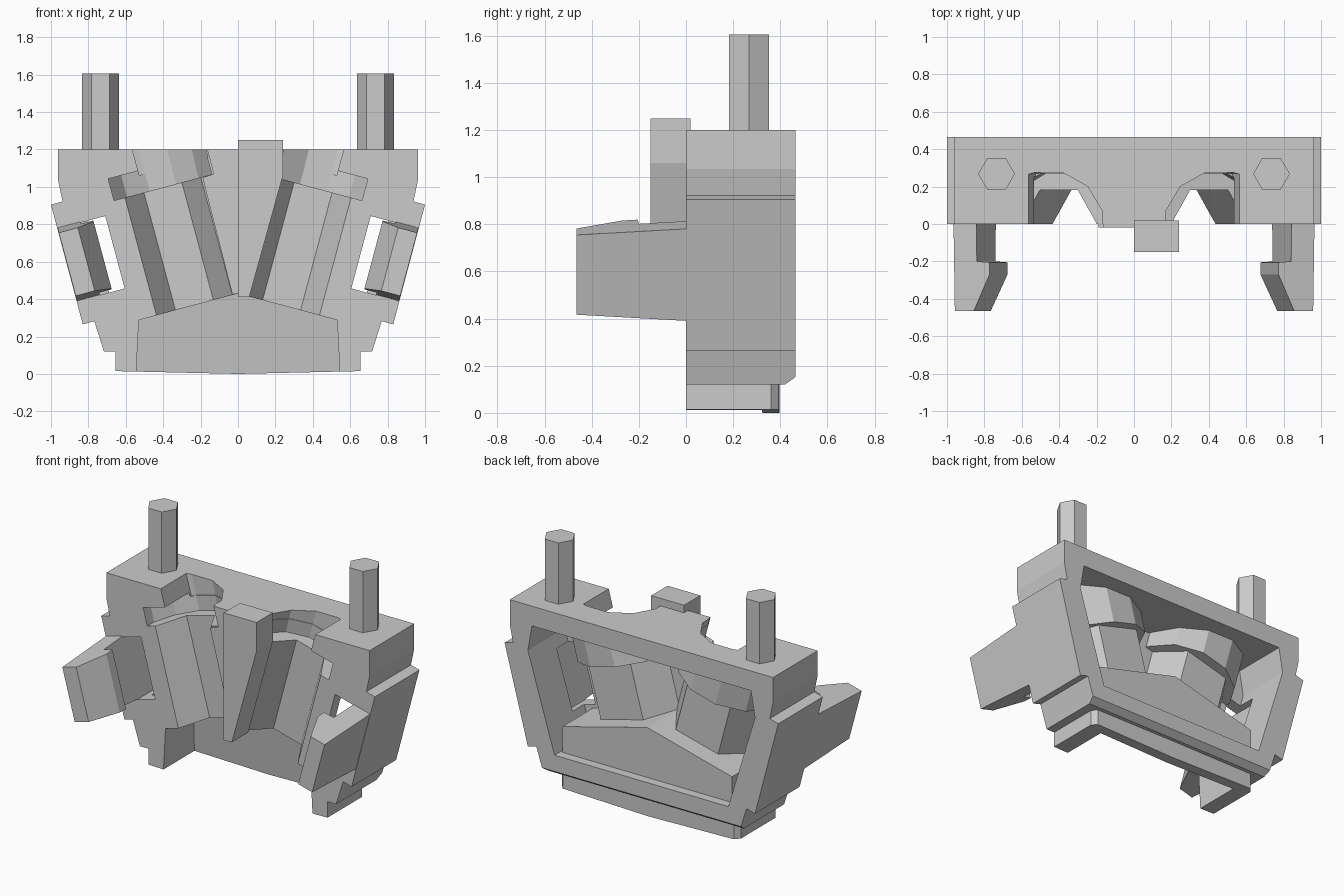
import bpy, bmesh, math
from mathutils import Vector

cube = bpy.data.objects.get("Cube")
if cube:
    bpy.data.objects.remove(cube, do_unlink=True)

grey = bpy.data.materials.new("plain_grey")
grey.use_nodes = True
grey.diffuse_color = (0.6, 0.6, 0.6, 1)
grey.node_tree.nodes["Principled BSDF"].inputs["Base Color"].default_value = (0.6, 0.6, 0.6, 1)

TILT = math.radians(15)
C, S = math.cos(TILT), math.sin(TILT)


def front(p, q, d):
    """Profile in x, z; extruded along y."""
    return Vector((p, d, q))


def leaning(p, q, d):
    """As front, with the rear end leaning forward at the top."""
    return Vector((p, d - 0.15 * max(q, 0) if d > 0 else d, q))


def end(p, q, d):
    """Profile in y, z; extruded along x."""
    return Vector((d, p, q))


def plan(p, q, d):
    """Profile in x, y; extruded along z."""
    return Vector((p, q, d))


def tilted(side):
    """Profile in outward offset, y; extruded along the tilted bore axis."""
    def place(u, y, t):
        return Vector((side * (0.235 + S * t + C * u), y, 0.375 + C * t - S * u))
    return place


def tapered(side):
    """As tilted, centred on the clip and narrowing to the front; extrude -1 to 1."""
    return lambda u, y, t: tilted(side)(u, y, 0.379 + t * (0.202 + 0.058 * y))


def solid(name, pts, a, b, place):
    bm = bmesh.new()
    lo = [bm.verts.new(place(p, q, a)) for p, q in pts]
    hi = [bm.verts.new(place(p, q, b)) for p, q in pts]
    bm.faces.new(lo[::-1])
    bm.faces.new(hi)
    for i in range(len(pts)):
        j = (i + 1) % len(pts)
        bm.faces.new((lo[i], lo[j], hi[j], hi[i]))
    if bm.calc_volume(signed=True) < 0:
        bmesh.ops.reverse_faces(bm, faces=bm.faces)
    me = bpy.data.meshes.new(name)
    bm.to_mesh(me)
    bm.free()
    me.materials.append(grey)
    ob = bpy.data.objects.new(name, me)
    bpy.context.scene.collection.objects.link(ob)
    return ob


def volume(me):
    bm = bmesh.new()
    bm.from_mesh(me)
    v = bm.calc_volume(signed=True)
    bm.free()
    return v


def combine(ob, other, operation, keep=False):
    """Boolean that accepts the first solver whose volume is plausible."""
    v, w = volume(ob.data), volume(other.data)
    low, high = {'DIFFERENCE': (v - w, v), 'UNION': (v, v + w),
                 'INTERSECT': (0, min(v, w))}[operation]
    mod = ob.modifiers.new("combine", 'BOOLEAN')
    mod.operation = operation
    mod.object = other
    for solver in ('EXACT', 'MANIFOLD', 'FLOAT'):
        mod.solver = solver
        bpy.context.view_layer.update()
        graph = bpy.context.evaluated_depsgraph_get()
        me = bpy.data.meshes.new_from_object(ob.evaluated_get(graph))
        if max(low, 0) + 1e-6 < volume(me) < high + 1e-5 and abs(volume(me) - v) > 1e-6:
            me.materials.clear()
            me.materials.append(grey)
            ob.data = me
            break
    ob.modifiers.clear()
    if not keep:
        bpy.data.objects.remove(other, do_unlink=True)


def mirrored(half):
    return half + [(-x, z) for x, z in reversed(half) if x != 0]


def half_round(radius, sides, turn, y_front):
    """Rear half of a regular polygon, closed by straight walls to y_front."""
    angles = [turn + math.tau * i / sides for i in range(sides // 2 + 1)]
    pts = [(radius * math.cos(a), radius * math.sin(a)) for a in angles if a < math.pi + 0.001]
    arc = [p for p in pts if p[1] > max(y_front, 0) + 0.001]
    return [(pts[0][0], y_front)] + ([pts[0]] if y_front < 0 and pts[0] not in arc else []) \
        + arc + ([pts[-1]] if y_front < 0 and pts[-1] not in arc else []) + [(pts[-1][0], y_front)]


# Stepped outer block
outline = mirrored([(0, 1.2), (0.962, 1.2), (0.962, 1.035), (0.938, 0.922), (1.0, 0.905),
                    (0.83, 0.265), (0.768, 0.282), (0.717, 0.12), (0, 0.12)])
shell = solid("shell", outline, 0, 0.465, front)

# Hollow, open at the rear
cavity = mirrored([(0, 1.07), (0.80, 1.07), (0.83, 0.90), (0.635, 0.26), (0, 0.26)])
combine(shell, solid("cavity", cavity, 0.08, 0.7, front), 'DIFFERENCE')

# Chamfer under the rear edge
chamfer = [(0.398, 0.105), (0.5, 0.177), (0.5, 0.05), (0.398, 0.05)]
combine(shell, solid("chamfer", chamfer, -1.2, 1.2, end), 'DIFFERENCE')

# Lower flange with cut rear corners
flange_plan = mirrored([(0, 0), (0.655, 0), (0.655, 0.36), (0.625, 0.393), (0, 0.396)])
flange = solid("flange", flange_plan, -0.05, 0.14, plan)
flange_front = mirrored([(0, 0), (0.7, 0.016), (0.7, 0.3), (0, 0.3)])
combine(flange, solid("flange_limit", flange_front, -0.1, 0.6, front), 'INTERSECT')
combine(shell, flange, 'UNION')

# Gabled box around the lower recess
gable = mirrored([(0, 0.59), (0.62, 0.43), (0.62, 0.2), (0, 0.2)])
combine(shell, solid("recess_box", gable, 0.03, 0.405, front), 'UNION')

# Housings around the tilted bores, kept inside the block
limit_outline = mirrored([(0, 1.15), (0.88, 1.15), (0.91, 0.9), (0.7, 0.2), (0, 0.2)])
limit = solid("housing_limit", limit_outline, 0.01, 0.45, front)
for side in (-1, 1):
    for radius, sides, turn, y, t0, t1 in ((0.32, 6, 0, 0.04, -0.02, 0.7),
                                           (0.36, 12, TILT, 0.05, 0.51, 1.0)):
        housing = solid("housing", half_round(radius, sides, turn, y), t0, t1, tilted(side))
        combine(housing, limit, 'INTERSECT', keep=True)
        combine(shell, housing, 'UNION')
bpy.data.objects.remove(limit, do_unlink=True)

# Lower recess, open to the front and below
recess = mirrored([(0, 0.43), (0.53, 0.288), (0.55, -0.1), (0, -0.1)])
combine(shell, solid("recess", recess, -0.1, 0.335, leaning), 'DIFFERENCE')

# Bores, collar pockets, neck openings and clip slots
neck = [(0.105, -0.11), (0.105, 0.266)] + [
    p for p in half_round(0.284, 12, TILT, -0.11) if p[0] < 0.1]
slot = [(0.337, -0.1), (0.474, -0.1), (0.474, 0.2), (0.337, 0.2)]
for side in (-1, 1):
    for pts, t0, t1 in ((half_round(0.21, 6, 0, -0.12), -0.06, 0.70),
                        (half_round(0.28, 12, TILT, -0.13), 0.644, 0.764),
                        (neck, 0.74, 1.1), (slot, 0.175, 0.576)):
        combine(shell, solid("cutter", pts, t0, t1, tilted(side)), 'DIFFERENCE')

# Shallow step on the left half of the centre ridge
step = [(0, 1.25), (0.24, 1.25), (0.24, 1.06), (0.06, 0.41), (0, 0.41)]
combine(shell, solid("step", step, -0.15, 0.02, front), 'DIFFERENCE')

# Raised plate on the right half of the ridge
ridge = [(0, 1.2), (-0.165, 1.2), (-0.13, 1.07), (-0.19, 1.05), (-0.03, 0.425), (0, 0.43)]
solid("ridge_plate", ridge, -0.02, 0, front)

# Hooked side clips and hexagonal pegs
clip = [(0.6, 0.05), (0.6, -0.465), (0.495, -0.465), (0.405, -0.27),
        (0.405, -0.205), (0.474, -0.2), (0.474, 0.05)]
for side, word in ((-1, "right"), (1, "left")):
    solid(word + "_clip", clip, -1, 1, tapered(side))
    hexagon = [(side * 0.735 + 0.098 * math.cos(math.tau * i / 6),
                0.268 + 0.098 * math.sin(math.tau * i / 6)) for i in range(6)]
    solid(word + "_peg", hexagon, 1.18, 1.605, plan)
